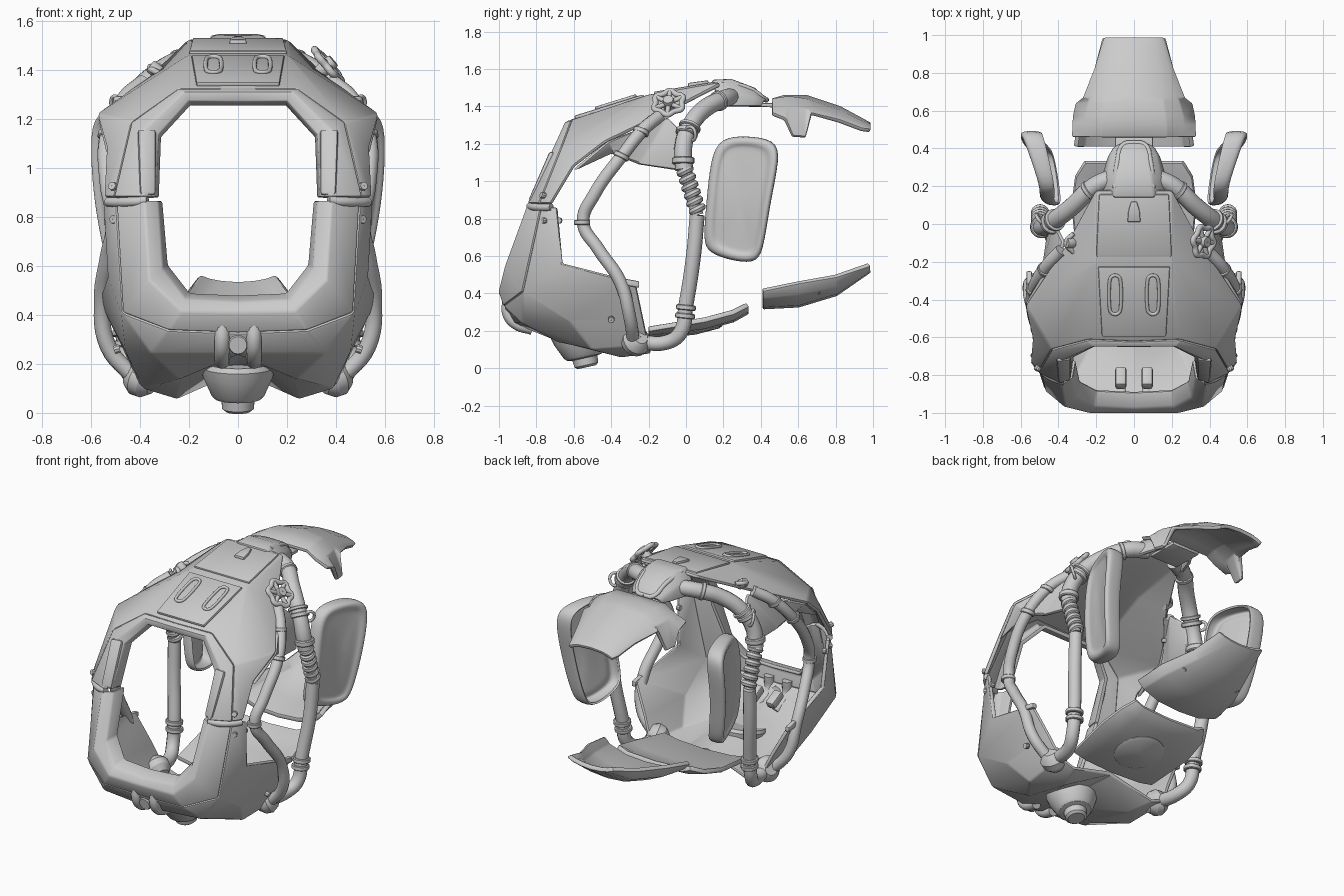
import bpy, bmesh, math
from mathutils import Vector, Matrix

def mesh(name, verts, faces, mirror=True, thick=0, bevel=0, sub=0):
    me = bpy.data.meshes.new(name)
    me.from_pydata([tuple(v) for v in verts], [], faces)
    bm = bmesh.new(); bm.from_mesh(me)
    bmesh.ops.remove_doubles(bm, verts=bm.verts, dist=1e-5)
    bmesh.ops.recalc_face_normals(bm, faces=bm.faces)
    bm.to_mesh(me); bm.free()
    ob = bpy.data.objects.new(name, me)
    bpy.context.collection.objects.link(ob)
    if mirror:
        ob.modifiers.new('m', 'MIRROR').merge_threshold = 0.002
    if sub:
        s = ob.modifiers.new('s', 'SUBSURF'); s.levels = s.render_levels = sub
    if thick:
        s = ob.modifiers.new('t', 'SOLIDIFY'); s.thickness = thick; s.offset = 0
    if bevel:
        b = ob.modifiers.new('b', 'BEVEL'); b.width = bevel; b.segments = 2
        b.limit_method = 'ANGLE'; b.angle_limit = math.radians(25)
    return ob

def loft(name, rows, closed=False, cap=False, **kw):
    n = len(rows[0]); m = n if closed else n - 1
    faces = [(i*n + j, i*n + (j+1) % n, (i+1)*n + (j+1) % n, (i+1)*n + j)
             for i in range(len(rows) - 1) for j in range(m)]
    if cap:
        faces.append(tuple(range((len(rows) - 1)*n, len(rows)*n)))
    return mesh(name, [p for r in rows for p in r], faces, **kw)

def tube(name, pts, r, mirror=True, cyclic=False):
    cu = bpy.data.curves.new(name, 'CURVE'); cu.dimensions = '3D'
    cu.bevel_depth = r; cu.bevel_resolution = 4; cu.resolution_u = 6; cu.use_fill_caps = True
    sp = cu.splines.new('BEZIER'); sp.bezier_points.add(len(pts) - 1); sp.use_cyclic_u = cyclic
    for b, p in zip(sp.bezier_points, pts):
        b.co = p; b.handle_left_type = b.handle_right_type = 'AUTO'
    ob = bpy.data.objects.new(name, cu); bpy.context.collection.objects.link(ob)
    bpy.ops.object.select_all(action='DESELECT')
    ob.select_set(True); bpy.context.view_layer.objects.active = ob
    bpy.ops.object.convert(target='MESH')
    ob = bpy.context.object
    if mirror:
        ob.modifiers.new('m', 'MIRROR')
    return ob

def turn(name, prof, p, axis, mirror=True, seg=20):
    # surface of revolution of (radius, height) points about axis at p
    q = Vector(axis).to_track_quat('Z', 'Y')
    rows = [[Vector(p) + q @ Vector((r*math.cos(a), r*math.sin(a), h))
             for a in (2*math.pi*k/seg for k in range(seg))] for r, h in prof]
    return loft(name, rows, closed=True, mirror=mirror)

def ring(name, p, axis, r, w, mirror=True, seg=20):
    return turn(name, [(.001, -w), (r*.9, -w), (r, -w*.7), (r, w*.7), (r*.9, w), (.001, w)], p, axis, mirror, seg)

def slab(name, pts, d, mirror=True, bevel=.008):
    n = len(pts); d = Vector(d)
    v = [Vector(p) for p in pts]; v += [p + d for p in v]
    f = [tuple(range(n)), tuple(range(n, 2*n))] + [(i, (i+1) % n, n + (i+1) % n, n + i) for i in range(n)]
    return mesh(name, v, f, mirror=mirror, bevel=bevel)

# Window frame, lower and upper halves
loft('lower_window_frame', [
    [(.32, -.72, .865), (.295, -.83, .6), (.2, -.88, .48), (0, -.89, .47)],
    [(.335, -.81, .865), (.315, -.91, .58), (.215, -.96, .455), (0, -.97, .445)],
    [(.38, -.84, .865), (.36, -.96, .54), (.23, -.99, .415), (0, -.99, .41)],
    [(.49, -.77, .865), (.465, -.87, .41), (.28, -.965, .34), (0, -.96, .33)]], thick=.025, bevel=.012)
loft('upper_window_frame', [
    [(0, -.58, 1.265), (.2, -.58, 1.265), (.325, -.64, 1.13), (.335, -.74, .88)],
    [(0, -.635, 1.28), (.205, -.635, 1.28), (.335, -.70, 1.135), (.345, -.81, .88)],
    [(0, -.64, 1.305), (.22, -.64, 1.305), (.38, -.71, 1.15), (.385, -.835, .88)],
    [(0, -.62, 1.315), (.24, -.61, 1.315), (.43, -.66, 1.18), (.5, -.78, .88)]], thick=.025, bevel=.01)
slab('frame_side_pad', [(.335, -.80, .88), (.40, -.82, .88), (.41, -.70, 1.15), (.335, -.69, 1.15)], (0, -.03, .012), bevel=.015)
tube('frame_seam_clip', [(.37, -.835, .867), (.44, -.81, .862), (.5, -.76, .86), (.53, -.72, .862)], .02)

# Lower shell: faceted jaw with two lobes underneath
LV = [(.49, -.77, .865), (.54, -.69, .86), (.52, -.66, .56), (.555, -.27, .46), (.46, -.23, .27), (.465, -.87, .41),
      (.28, -.965, .34), (0, -.96, .33), (.35, -.87, .25), (0, -.92, .25), (.40, -.2, .13), (.38, -.5, .11),
      (.25, -.34, .07), (.24, -.68, .15), (0, -.66, .21), (0, -.22, .18), (.3, -.19, .09), (.45, -.62, .26), (.12, -.68, .2)]
mesh('lower_shell', LV, [(0, 1, 2, 5), (5, 2, 3), (5, 3, 4, 17), (5, 17, 8), (6, 5, 8), (7, 6, 8, 9), (17, 4, 10, 11),
     (8, 17, 11, 13), (9, 8, 13, 18), (9, 18, 14), (13, 11, 12), (11, 10, 16, 12), (18, 13, 12), (14, 18, 12, 15), (12, 16, 15)],
     thick=.025, bevel=.014)
slab('shell_corner_tab', [(.54, -.36, .45), (.54, -.25, .43), (.54, -.25, .465), (.54, -.36, .485)], (.03, 0, 0))

# Upper shell: faceted hood
UV = [(0, -.62, 1.315), (.24, -.61, 1.315), (.43, -.66, 1.18), (.5, -.78, .88), (.54, -.72, .88), (.57, -.43, 1.21),
      (.2, -.2, 1.45), (0, -.2, 1.45), (.2, .18, 1.515), (0, .18, 1.52), (.36, -.12, 1.36), (.53, -.6, 1.08)]
mesh('upper_shell', UV, [(0, 1, 6, 7), (7, 6, 8, 9), (1, 2, 5, 6), (2, 3, 4, 11), (2, 11, 5), (6, 5, 10), (6, 10, 8)],
     thick=.025, bevel=.012)
mesh('side_ear_panel', [(.565, -.42, 1.21), (.53, -.6, 1.06), (.50, -.4, 1.15), (.48, -.25, 1.09), (.45, -.05, 1.06),
     (.42, 0, 1.24), (.37, -.1, 1.34)], [(0, 1, 2), (0, 2, 3, 6), (3, 4, 5, 6)], thick=.025, bevel=.01)
slab('brow_panel', [(-.17, -.59, 1.33), (.17, -.59, 1.33), (.19, -.22, 1.445), (-.19, -.22, 1.445)], (0, -.008, .02), mirror=False)
slab('top_panel', [(-.2, -.17, 1.46), (.2, -.17, 1.46), (.185, .16, 1.515), (-.185, .16, 1.515)], (0, -.004, .018), mirror=False)
def slot_pt(a):
    y = -.375 + .028*math.sin(a) + (.075 if math.sin(a) > 0 else -.075)
    return (.1 + .028*math.cos(a), y, 1.403 + .31*(y + .44))
tube('brow_slot', [slot_pt((k + .5)*math.pi/6) for k in range(12)], .009, cyclic=True)
slab('top_latch', [(-.035, .01, 1.5), (.035, .01, 1.5), (.03, .07, 1.51), (.015, .12, 1.515), (-.015, .12, 1.515),
                   (-.03, .07, 1.51)], (0, 0, .025), mirror=False)

# Crown block joining the pipes, with a hinge strip to the rear
loft('crown_hood', [
    [(0, .14, 1.53), (.1, .14, 1.53), (.15, .16, 1.47), (.17, .18, 1.41)],
    [(0, .24, 1.535), (.09, .24, 1.535), (.14, .25, 1.48), (.16, .25, 1.40)],
    [(0, .36, 1.49), (.07, .36, 1.49), (.115, .36, 1.45), (.13, .35, 1.40)],
    [(0, .43, 1.43), (.06, .425, 1.43), (.09, .41, 1.42), (.1, .40, 1.40)]], thick=.025, bevel=.012)
tube('crown_rib', [(.1, .19, 1.53), (.085, .34, 1.495), (.055, .42, 1.44), (0, .43, 1.435)], .014)
slab('hinge_strip', [(-.1, .27, 1.40), (.1, .27, 1.40), (.1, .48, 1.395), (-.1, .48, 1.395)], (0, 0, .022), mirror=False)

# Rear plates, above and below
def plate(name, table, thick):
    loft(name, [[(x, y, z) for x, z in row] for y, row in table], thick=thick, bevel=.008)
plate('rear_top_plate', [
    (.46, [(0, 1.43), (.17, 1.43), (.24, 1.39), (.325, 1.36)]),
    (.53, [(0, 1.45), (.17, 1.44), (.26, 1.39), (.32, 1.33)]),
    (.57, [(0, 1.45), (.165, 1.44), (.255, 1.39), (.315, 1.24)]),
    (.64, [(0, 1.45), (.155, 1.43), (.235, 1.38), (.30, 1.235)]),
    (.67, [(0, 1.44), (.145, 1.42), (.22, 1.38), (.265, 1.36)]),
    (.82, [(0, 1.39), (.13, 1.37), (.18, 1.34), (.205, 1.32)]),
    (.94, [(0, 1.325), (.115, 1.31), (.15, 1.29), (.17, 1.275)]),
    (.985, [(0, 1.30), (.08, 1.295), (.12, 1.285), (.155, 1.27)])], .025)
plate('rear_bottom_plate', [
    (.41, [(0, .33), (.15, .34), (.27, .38), (.31, .42)]),
    (.6, [(0, .34), (.14, .35), (.25, .40), (.28, .46)]),
    (.8, [(0, .40), (.12, .41), (.18, .44), (.205, .495)]),
    (.98, [(0, .525), (.07, .53), (.12, .54), (.16, .555)])], .03)
plate('neck_plate', [
    (-.2, [(0, .18), (.2, .19), (.3, .21)]), (.1, [(0, .22), (.22, .225), (.33, .26)]),
    (.25, [(0, .26), (.2, .27), (.31, .3)]), (.33, [(0, .305), (.2, .315), (.26, .34)])], .03)
turn('neck_disc', [(.001, 0), (.13, .01), (.15, .02), (.15, .035)], (0, .05, .18), (0, -.18, 1), mirror=False, seg=28)

# Cheek plates: dished shields with a deep inward flange
outline = [(.14, 1.12), (.19, 1.225), (.32, 1.235), (.47, 1.215), (.495, 1.13), (.44, .88),
           (.405, .62), (.36, .57), (.24, .585), (.13, .625), (.1, .68), (.12, .9)]
def cheek_loop(s, dx, flange=0):
    out = []
    for y, z in outline:
        y, z = .3 + (y - .3)*s, .9 + (z - .9)*(1 - (1 - s)*.5)
        bow = .35*(z - .97)**2
        out.append((.48 + .33*(y - .12) - bow + dx - flange*(.05 + .12*(y - .12)), y, z))
    return out
loft('cheek_plate', [cheek_loop(*a) for a in ((.98, 0, 1), (1.02, -.01, .7), (1.02, -.005), (.95, .01), (.82, .005), (.74, -.012), (.4, -.015))],
     closed=True, cap=True, thick=.012, sub=2)

# Main side pipes with clamps and a corrugated section
tube('upper_main_pipe', [(.1, .25, 1.45), (.21, .2, 1.44), (.33, .09, 1.38), (.42, .02, 1.29), (.475, -.015, 1.18), (.495, -.01, 1.06)], .048)
tube('lower_main_pipe', [(.5, .06, .82), (.49, .04, .6), (.46, 0, .34), (.45, -.03, .19), (.42, -.1, .14), (.39, -.28, .145)], .04)
tube('flex_core', [(.495, -.01, 1.09), (.5, .02, .97), (.5, .06, .82)], .034)
for i in range(6):
    t = i/5
    turn('flex_ring', [(.03, -.02), (.043, -.015), (.049, 0), (.043, .015), (.03, .02)],
         (.497, -.005 + .065*t, 1.055 - .205*t), (0, .5, -1))
for p, a, r, w in [((.49, -.015, 1.11), (.1, 0, -1), .06, .018), ((.44, .005, 1.26), (.5, -.3, -1), .06, .014),
                   ((.42, .02, 1.29), (.6, -.4, -1), .06, .01), ((.24, .175, 1.43), (-.8, .6, .3), .055, .012),
                   ((.455, -.005, .28), (0, .1, 1), .053, .014), ((.46, 0, .325), (0, .1, 1), .053, .014)]:
    ring('pipe_clamp', p, a, r, w)
tube('clamp_loop', [(.48, .0, 1.27), (.51, .03, 1.29), (.51, .05, 1.24), (.48, .03, 1.22)], .009, cyclic=True)

# Thin outer brace pipes and their sockets
tube('brace_pipe', [(.385, -.14, 1.35), (.46, -.22, 1.285), (.53, -.34, 1.14), (.53, -.49, .93), (.505, -.55, .78),
                    (.53, -.47, .64), (.555, -.35, .46), (.53, -.3, .27), (.42, -.28, .14)], .034)
for p, a in [((.53, -.345, 1.135), (.1, -.5, -1)), ((.505, -.555, .78), (0, 0, 1)), ((.47, -.24, 1.265), (.3, -.4, -1))]:
    ring('brace_clamp', p, a, .043, .014)
turn('pipe_socket', [(.001, -.06), (.045, -.055), (.075, -.02), (.08, .02), (.06, .055), (.04, .07), (.001, .07)], (.39, -.27, .14), (.6, .3, .3))

# Chin nozzle and bosses
turn('chin_nozzle', [(.001, 0), (.05, 0), (.065, .012), (.068, .05), (.095, .055), (.11, .07), (.145, .15),
                     (.155, .19), (.145, .21), (.001, .21)], (0, -.53, .006), (0, -.22, 1), mirror=False, seg=32)
tube('chin_boss', [(.065, -.95, .37), (.065, -.95, .29), (.065, -.91, .24), (.065, -.82, .21)], .032)
ring('chin_port', (0, -.945, .28), (0, -1, -.2), .04, .02, mirror=False)
slab('inner_chin_pad', [(.04, -.88, .3), (.1, -.88, .3), (.1, -.78, .25), (.04, -.78, .25)], (0, .03, .05), bevel=.015)

# Valve wheel on one side, small bracket on the other
ax = Vector((.75, -.1, .65)).normalized(); c = Vector((.345, -.09, 1.40)); q = ax.to_track_quat('Z', 'Y')
def rim(a, r): return c + ax*.03 + q @ Vector((r*math.cos(a), r*math.sin(a), 0))
tube('valve_wheel_rim', [rim(k*math.pi/6, .085 if k % 2 else .07) for k in range(12)], .015, mirror=False, cyclic=True)
for k in range(6):
    tube('valve_spoke', [c + ax*.03, rim((k*2 + 1)*math.pi/6, .08)], .013, mirror=False)
ring('valve_hub', c + ax*.02, ax, .03, .04, mirror=False)
ring('left_port', (-.335, -.1, 1.40), (-.8, 0, .6), .028, .03, mirror=False)
tube('left_bracket', [(-.32, -.15, 1.385), (-.36, -.1, 1.41), (-.32, -.05, 1.415)], .013, mirror=False)

# Bolts
for p, a in [((.51, -.765, .925), (.5, -1, .3)), ((.505, -.76, .79), (.7, -1, 0)), ((.495, -.4, .26), (1, 0, -.3)),
             ((.525, -.68, .79), (1, -.2, 0)), ((.2, .7, .41), (.6, 0, -1))]:
    ring('bolt', p, a, .018, .012, seg=10)

# Bake modifiers and smooth
bpy.ops.object.select_all(action='SELECT')
bpy.context.view_layer.objects.active = bpy.context.scene.objects[0]
bpy.ops.object.convert(target='MESH')
bpy.ops.object.shade_smooth_by_angle(angle=math.radians(32))
